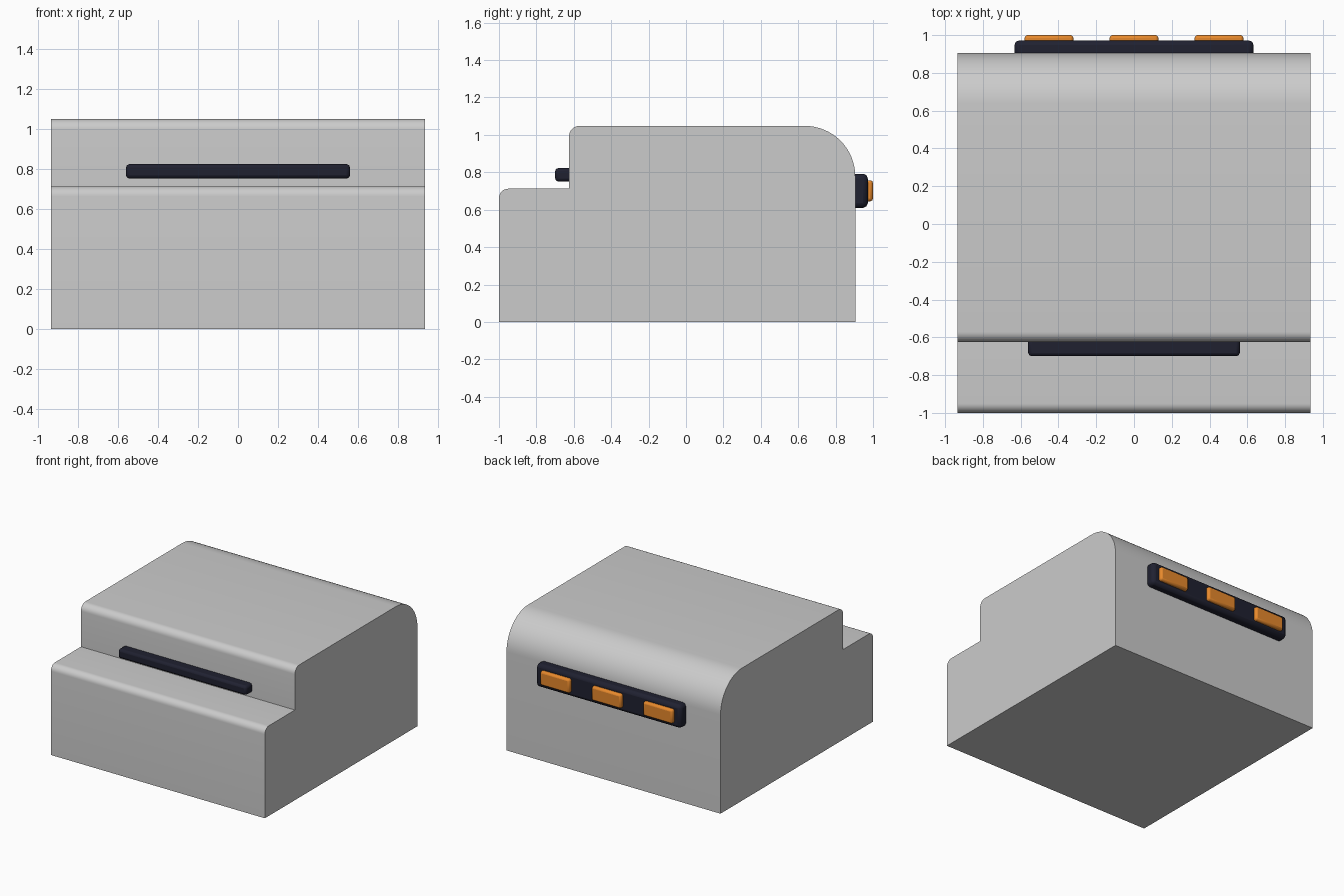
import bpy, bmesh
from math import sin, cos, pi, radians

if "Cube" in bpy.data.objects:
    bpy.data.objects.remove(bpy.data.objects["Cube"])


def material(name, color):
    m = bpy.data.materials.new(name)
    m.diffuse_color = color
    m.use_nodes = True
    m.node_tree.nodes["Principled BSDF"].inputs["Base Color"].default_value = m.diffuse_color
    return m


dark = material("dark_trim", (0.014, 0.015, 0.03, 1))
amber = material("amber", (0.8, 0.25, 0.025, 1))


def smooth(obj):
    bpy.ops.object.select_all(action='DESELECT')
    obj.select_set(True)
    bpy.context.view_layer.objects.active = obj
    bpy.ops.object.shade_smooth_by_angle(angle=radians(35))


def arc(cy, cz, r, start, end, n):
    """Points of an arc in the side (y, z) plane, angles in degrees."""
    angles = [radians(start + (end - start) * i / n) for i in range(n + 1)]
    return [(cy + r * cos(a), cz + r * sin(a)) for a in angles]


def extrude_profile(name, profile, half_width):
    bm = bmesh.new()
    face = bm.faces.new([bm.verts.new((-half_width, y, z)) for y, z in profile])
    ext = bmesh.ops.extrude_face_region(bm, geom=[face])
    verts = [g for g in ext["geom"] if isinstance(g, bmesh.types.BMVert)]
    bmesh.ops.translate(bm, verts=verts, vec=(2 * half_width, 0, 0))
    bmesh.ops.recalc_face_normals(bm, faces=bm.faces)
    mesh = bpy.data.meshes.new(name)
    bm.to_mesh(mesh)
    bm.free()
    obj = bpy.data.objects.new(name, mesh)
    bpy.context.collection.objects.link(obj)
    smooth(obj)
    return obj


def bevelled_box(name, x, y, z, bevel, mat):
    """Box from (min, max) ranges with softened edges."""
    bpy.ops.mesh.primitive_cube_add(size=1, location=[sum(r) / 2 for r in (x, y, z)])
    obj = bpy.context.object
    obj.name = name
    obj.scale = [r[1] - r[0] for r in (x, y, z)]
    bpy.ops.object.transform_apply(location=False, rotation=False, scale=True)
    mod = obj.modifiers.new("bevel", 'BEVEL')
    mod.width, mod.segments = bevel, 2
    obj.data.materials.append(mat)
    smooth(obj)
    return obj


# Stepped body with rounded front edges and a large rounded back edge
profile = [(-1, 0), (0.905, 0)]
profile += arc(0.635, 0.778, 0.27, 0, 90, 16)
profile += arc(-0.57, 0.993, 0.055, 90, 180, 8)
profile += [(-0.625, 0.712)]
profile += arc(-0.95, 0.662, 0.05, 90, 180, 8)
extrude_profile("body", profile, 0.935)

# Dark bar on the step wall
bevelled_box("front_bar", (-0.56, 0.56), (-0.70, -0.60), (0.75, 0.823), 0.018, dark)

# Dark panel on the back with three amber lights
bevelled_box("back_panel", (-0.633, 0.633), (0.87, 0.972), (0.61, 0.792), 0.025, dark)
for i in (-1, 0, 1):
    c = i * 0.45
    bevelled_box(f"back_light_{i + 2}", (c - 0.129, c + 0.129), (0.94, 1.0),
                 (0.645, 0.757), 0.015, amber)
